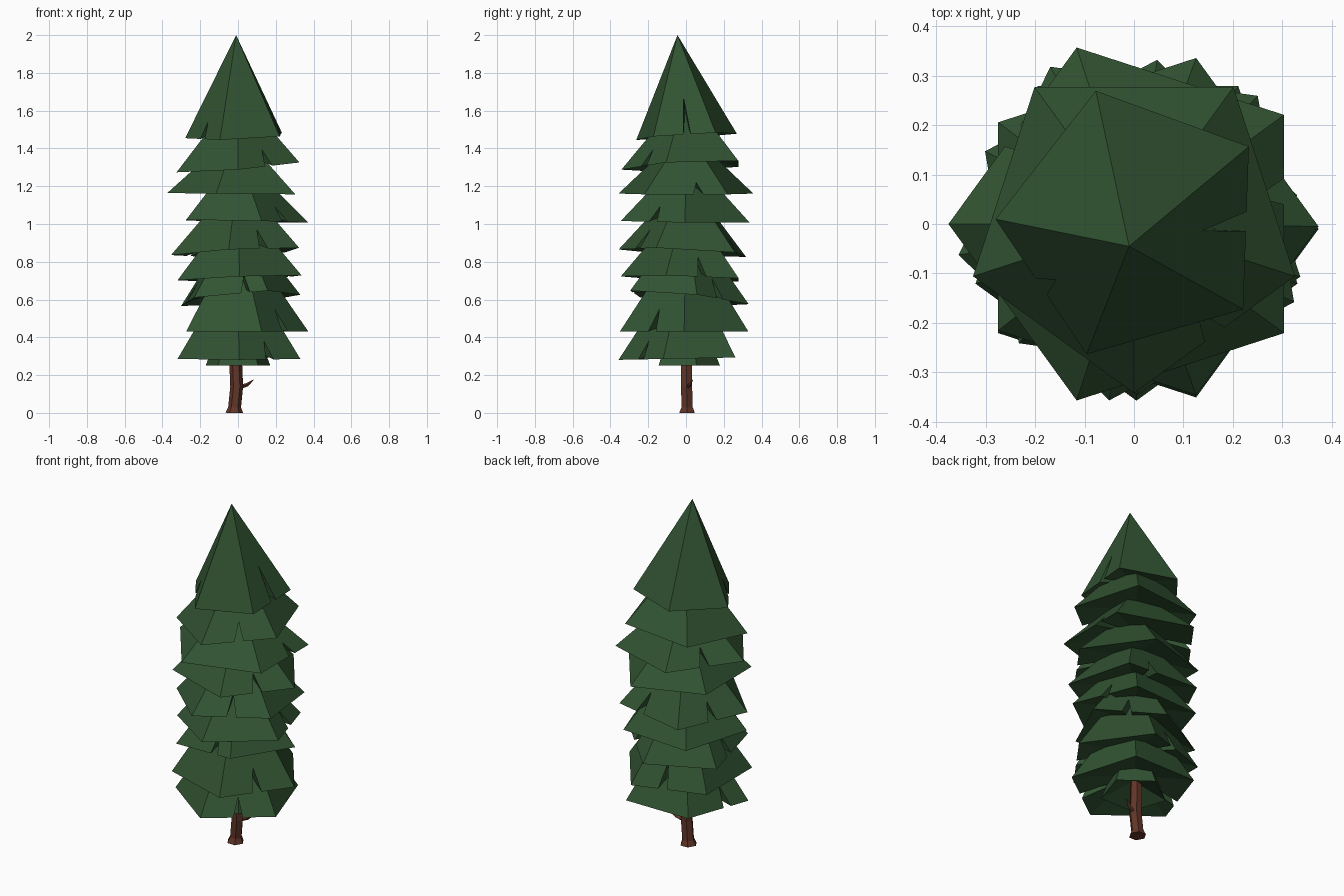
import bpy, bmesh, math
from mathutils import Vector

if "Cube" in bpy.data.objects:
    bpy.data.objects.remove(bpy.data.objects["Cube"])


def material(name, rgb):
    m = bpy.data.materials.new(name)
    m.diffuse_color = (*rgb, 1)
    m.use_nodes = True
    m.node_tree.nodes["Principled BSDF"].inputs["Base Color"].default_value = m.diffuse_color
    return m


GREEN = material("pine green", (0.031, 0.087, 0.032))
BROWN = material("bark brown", (0.122, 0.036, 0.021))


def finish(bm, name, mat):
    bmesh.ops.recalc_face_normals(bm, faces=bm.faces)
    me = bpy.data.meshes.new(name)
    bm.to_mesh(me)
    bm.free()
    me.materials.append(mat)
    ob = bpy.data.objects.new(name, me)
    bpy.context.collection.objects.link(ob)
    return ob


def tier(name, z, top, r, start, tilt, notches, apex_xy=(0, 0), offset=(0, 0), sides=5):
    """Pyramid of foliage; notches are {side angle: (position along edge, depth)}."""
    bm = bmesh.new()
    step = 360 / sides
    apex = Vector((*apex_xy, top))
    ring = []
    for i in range(sides):
        a = math.radians(start + i * step)
        x, y = r * math.cos(a) + offset[0], r * math.sin(a) + offset[1]
        ring.append(Vector((x, y, z + tilt[0] * x + tilt[1] * y)))
    va = bm.verts.new(apex)
    vc = bm.verts.new((0, 0, z + 0.08))
    vr = [bm.verts.new(p) for p in ring]
    for i in range(sides):
        j = (i + 1) % sides
        mid = start + (i + 0.5) * step
        edge = [vr[i]]
        for ang, (t, depth) in notches.items():
            if abs((mid - ang + 180) % 360 - 180) < step / 2:
                p = [ring[i].lerp(ring[j], t + d) for d in (-0.06, 0, 0.06)]
                p[1] = p[1].lerp(apex, depth)
                edge += [bm.verts.new(q) for q in p]
        edge.append(vr[j])
        bm.faces.new([va] + edge)
        for p, q in zip(edge, edge[1:]):
            bm.faces.new((vc, q, p))
    return finish(bm, name, GREEN)


def tube(name, path, sides=6):
    """Low-poly tube through (x, y, z, radius) rings."""
    bm = bmesh.new()
    pts = [Vector(p[:3]) for p in path]
    axis = (pts[-1] - pts[0]).normalized()
    u = axis.cross(Vector((0, 1, 0))).normalized()
    v = axis.cross(u)
    rings = []
    for c, p in zip(pts, path):
        rings.append([bm.verts.new(c + p[3] * (u * math.cos(k * math.tau / sides)
                                               + v * math.sin(k * math.tau / sides)))
                      for k in range(sides)])
    for a, b in zip(rings, rings[1:]):
        for k in range(sides):
            n = (k + 1) % sides
            bm.faces.new((a[k], a[n], b[n], b[k]))
    bm.faces.new(rings[0])
    bm.faces.new(rings[-1])
    return finish(bm, name, BROWN)


# Foliage tiers, top to bottom
tier("foliage_top", 1.465, 2.0, 0.28, 34, (0.04, 0.06),
     {-2: (0.54, 0.37), -146: (0.5, 0.17)}, (-0.01, -0.045))
tier("foliage_2", 1.305, 1.7, 0.342, -18, (0.08, 0.05), {-54: (0.5, 0.22)})
tier("foliage_3", 1.16, 1.5, 0.375, 180, (-0.01, 0),
     {0: (0.65, 0.18), 144: (0.5, 0.25)})
tier("foliage_4", 1.015, 1.38, 0.358, 0, (-0.02, -0.01), {-36: (0.5, 0.22)},
     offset=(0.015, -0.005))
tier("foliage_5", 0.85, 1.25, 0.36, -98, (0.05, -0.05),
     {-62: (0.5, 0.27), 82: (0.35, 0.25), 154: (0.5, 0.22)})
tier("foliage_6", 0.712, 1.13, 0.345, -90, (0.04, -0.03), {18: (0.5, 0.25)},
     offset=(0.008, 0))
tier("foliage_7", 0.605, 1.05, 0.335, 10, (0.08, -0.1),
     {-98: (0.7, 0.22), 46: (0.45, 0.25), 190: (0.4, 0.25)})
tier("foliage_8", 0.43, 0.97, 0.358, 0, (0, 0),
     {-36: (0.5, 0.22), -144: (0.4, 0.2), 108: (0.42, 0.25)}, offset=(0.015, -0.01))
tier("foliage_9", 0.288, 0.83, 0.342, -90, (0, 0.02),
     {-54: (0.5, 0.18), 162: (0.65, 0.2)}, offset=(0.005, -0.015))
tier("foliage_bottom", 0.25, 0.7, 0.18, 90, (0, 0), {})

# Bent trunk with a flared foot
tube("trunk", [(-0.02, 0.005, 0, 0.047), (-0.018, 0.006, 0.03, 0.034),
               (-0.007, 0.003, 0.14, 0.034), (-0.012, 0.003, 0.26, 0.034),
               (-0.01, 0.0, 0.5, 0.025)])

# Broken twig on the trunk
tube("twig", [(0.005, 0.008, 0.135, 0.012), (0.05, 0.02, 0.15, 0.009),
              (0.082, 0.035, 0.175, 0.002)], 4)
